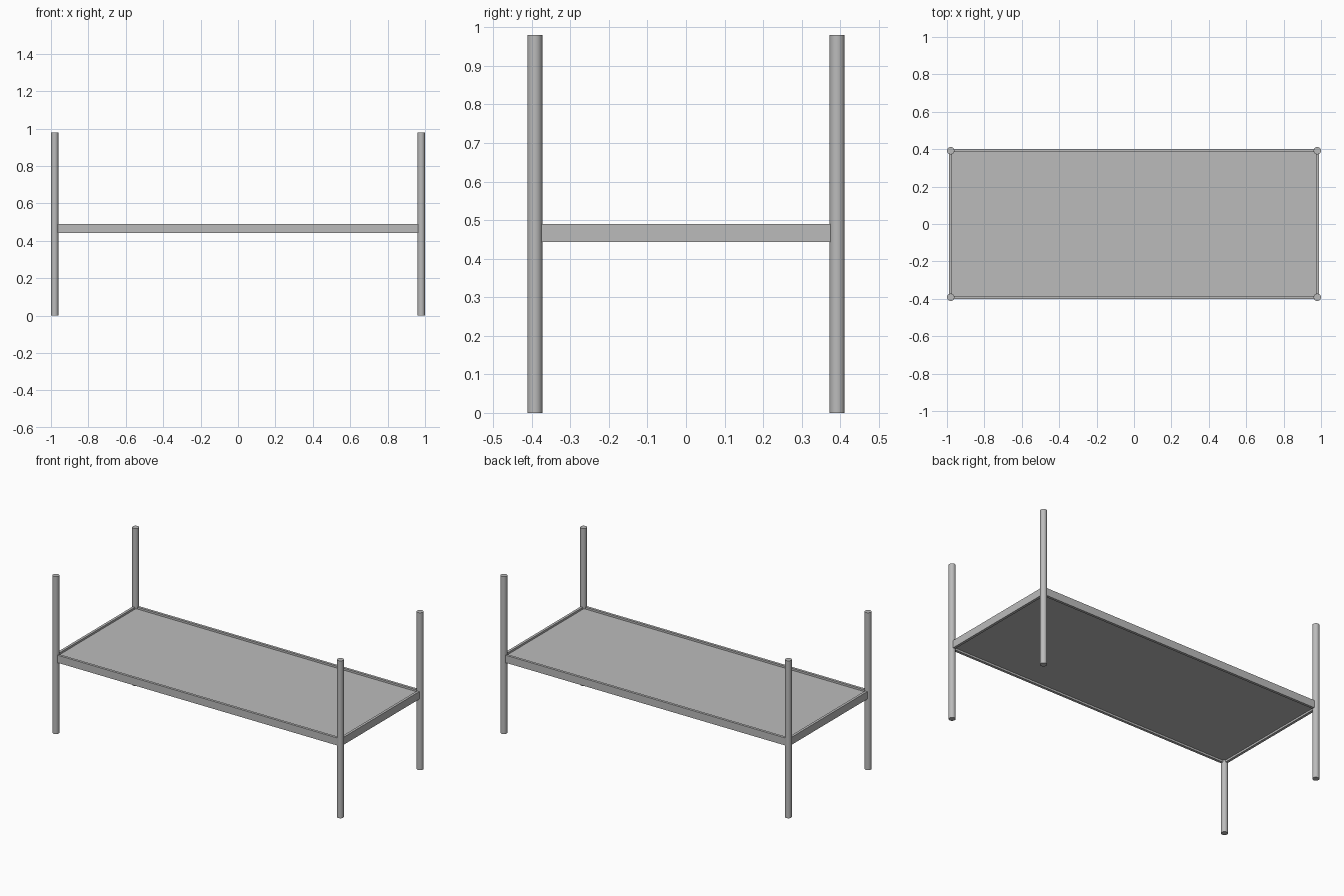
import bpy
from math import radians

cube = bpy.data.objects.get("Cube")
if cube:
    bpy.data.objects.remove(cube, do_unlink=True)

POST_X, POST_Y, POST_R, HEIGHT = 0.98, 0.392, 0.0195, 0.98
RAIL_T, RAIL_LOW, RAIL_TOP = 0.016, 0.443, 0.49

metal = bpy.data.materials.new("grey metal")
metal.use_nodes = True
grey = (0.5, 0.5, 0.5, 1)
metal.diffuse_color = grey
metal.node_tree.nodes["Principled BSDF"].inputs["Base Color"].default_value = grey


def box(name, x, y, size_x, size_y, low, top):
    bpy.ops.mesh.primitive_cube_add(size=1, location=(x, y, (low + top) / 2))
    obj = bpy.context.object
    obj.name = name
    obj.scale = (size_x, size_y, top - low)
    bpy.ops.object.transform_apply(location=False, rotation=False, scale=True)
    obj.data.materials.append(metal)


# Round corner posts
for side, sx in (("left", 1), ("right", -1)):
    for end, sy in (("front", -1), ("back", 1)):
        bpy.ops.mesh.primitive_cylinder_add(
            vertices=32, radius=POST_R, depth=HEIGHT,
            location=(sx * POST_X, sy * POST_Y, HEIGHT / 2))
        post = bpy.context.object
        post.name = f"{end}_{side}_post"
        post.data.materials.append(metal)
        bpy.ops.object.shade_smooth_by_angle(angle=radians(30))

# Rails running between the posts
for name, s in (("front_rail", -1), ("back_rail", 1)):
    box(name, 0, s * POST_Y, 2 * POST_X, RAIL_T, RAIL_LOW, RAIL_TOP)
for name, s in (("left_rail", 1), ("right_rail", -1)):
    box(name, s * POST_X, 0, RAIL_T, 2 * POST_Y, RAIL_LOW, RAIL_TOP)

# Panel set slightly below the rail tops
box("bed_panel", 0, 0, 2 * POST_X - RAIL_T, 2 * POST_Y - RAIL_T,
    RAIL_LOW + 0.012, RAIL_TOP - 0.012)
